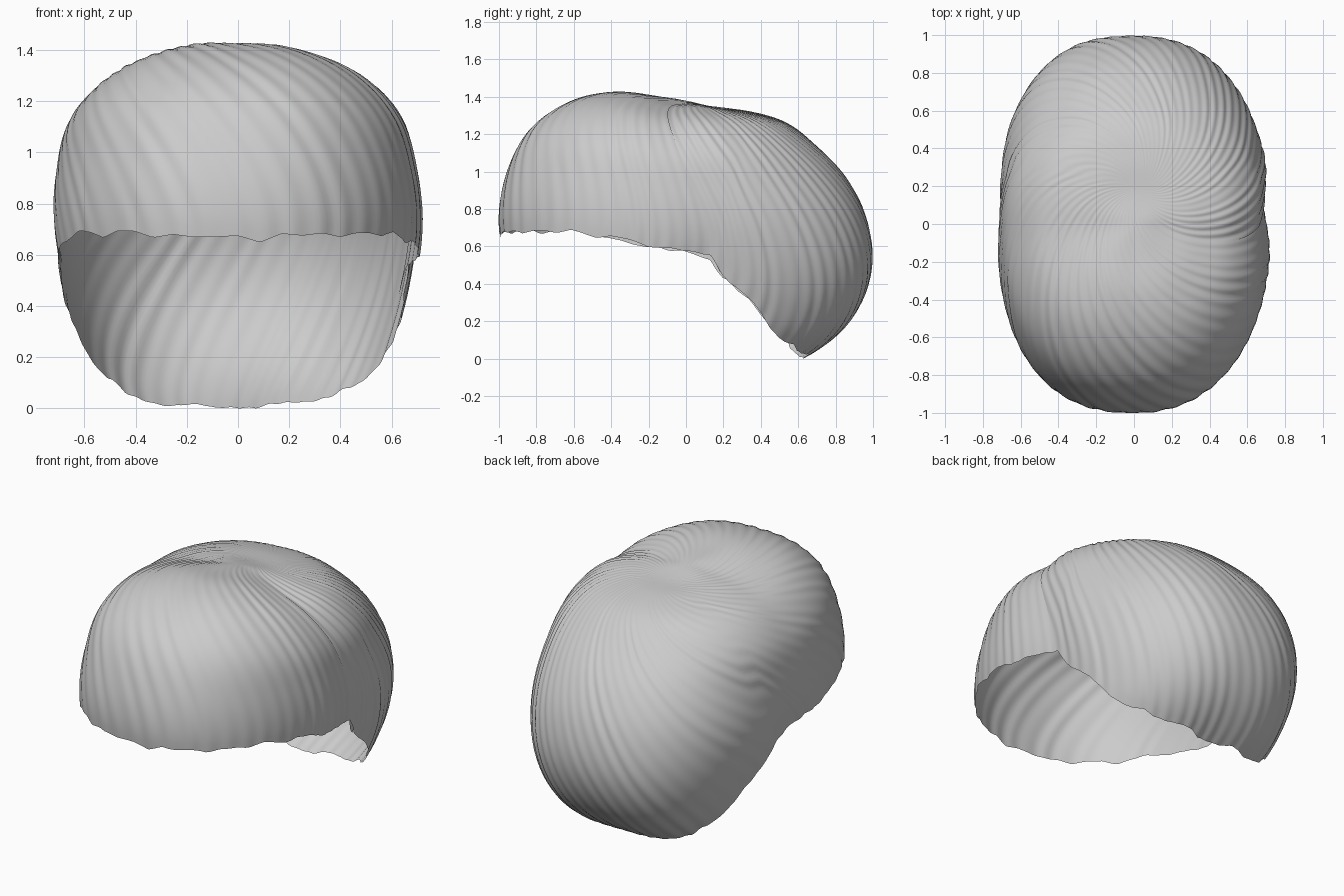
import bpy, bmesh, random
from math import sin, cos, pi, radians, degrees, atan2, asin, floor
from mathutils import Vector

random.seed(4)
cube = bpy.data.objects.get("Cube")
if cube:
    bpy.data.objects.remove(cube)

CENTRE = Vector((0, 0, 0.75))
CROWN = Vector((0.03, 0.17, 0.60)).normalized()
# Radii every 15 degrees: the middle profile runs from back over the top to
# the front and underneath, the side profile from straight down to straight up
MIDDLE = [.97, .89, .81, .755, .685, .635, .65, .7, .803, .9, .972, .993,
          1.0, .98, .95, .9, .85, .81, .8, .85, .91, .975, 1.025, 1.025]
SIDE = [.8, .82, .82, .815, .76, .73, .725, .735, .765, .755, .7, .655, .65]
# Hairline: direction from the centre (degrees, -90 front, 90 back), elevation
HAIRLINE = [(-90, -3.5), (-45, -3), (0, -13), (11, -15), (16, -23),
            (34, -34.5), (45, -40.5), (65, -46.5), (90, -48.5)]
SEGMENTS, ROWS, LOCKS = 330, 46, 56
SEAM, OVERLAP, SWIRL = 10, 8, 97


def spline(values, f, wrap):
    """Smooth interpolation through evenly spaced values."""
    i, n = floor(f), len(values)
    u = f - i
    a, b, c, d = (values[k % n if wrap else max(0, min(n - 1, k))]
                  for k in range(i - 1, i + 3))
    return b + u / 2 * (c - a + u * (2*a - 5*b + 4*c - d + u * (3*(b - c) + d - a)))


def smooth(u):
    u = max(0, min(1, u))
    return u * u * (3 - 2 * u)


def radius(d):
    """Distance from the centre to the hair surface along a direction."""
    tilt = asin(max(-1, min(1, d.z)))
    el = degrees(tilt)
    az = atan2(d.y, d.x)
    mid = spline(MIDDLE, (el if d.y > 0 else 180 - el) / 15, True)
    side = spline(SIDE, (el + 90) / 15, False)
    # The right side is a little fuller, the upper back a little slimmer
    p = 2 + (0.42 if d.x < 0 else 0.25) * cos(tilt)
    if d.y > 0:
        p -= 0.2 * sin(2 * tilt)
    return (abs(cos(az) / side) ** p + abs(sin(az) / mid) ** p) ** (-1 / p)


def rim_direction(az):
    """Direction to the hairline; left and right share one table."""
    a = degrees(asin(sin(radians(az))))
    for (a0, e0), (a1, e1) in zip(HAIRLINE, HAIRLINE[1:]):
        if a <= a1:
            el = radians(e0 + (e1 - e0) * (a - a0) / (a1 - a0))
            break
    az = radians(az)
    return Vector((cos(az) * cos(el), sin(az) * cos(el), sin(el)))


# Uneven cut of the hairline and uneven depth of the locks
ragged = [random.uniform(-.011, .011) for _ in range(75)]
depth = [random.uniform(.001, .004) for _ in range(LOCKS)]


def hair_point(i, j):
    f, t = i / SEGMENTS, j / ROWS
    phi = SEAM + f * (360 + OVERLAP)
    az = phi - SWIRL * (1 - t) ** 1.5
    k = f * len(ragged)
    jag = ragged[int(k) % 75] * (1 - k % 1) + ragged[int(k + 1) % 75] * (k % 1)
    d = CROWN.slerp(rim_direction(az), t * (1 + jag * t ** 4))
    # Swirling locks
    lock = f * LOCKS
    amp = spline(depth, lock, True) * smooth(t * 2)
    r = radius(d) + amp * sin(2 * pi * lock + 2 * sin(5 * t + f * 9))
    # Valley at the seam, where the back lies over the front, and a shallow
    # one above the other ear
    r -= t * smooth(t * 2) * (.04 * smooth(1 - f * 16) + .055 * smooth(1 - (1 - f) * 11)
                              + .02 * smooth(1 - abs(f - .47) * 16))
    return CENTRE + d * r


# Hair shell: an open sheet wound once round the crown
bm = bmesh.new()
grid = [[bm.verts.new(hair_point(i, j)) for j in range(ROWS + 1)]
        for i in range(SEGMENTS + 1)]
for left, right in zip(grid, grid[1:]):
    for j in range(ROWS):
        bm.faces.new((left[j], left[j + 1], right[j + 1], right[j]))
bmesh.ops.remove_doubles(bm, verts=[col[0] for col in grid], dist=.001)
low = min(v.co.z for v in bm.verts)
bmesh.ops.translate(bm, verts=bm.verts, vec=(0, 0, -low))
mesh = bpy.data.meshes.new("hair_shell")
bm.to_mesh(mesh)
bm.free()
hair = bpy.data.objects.new("hair_shell", mesh)
bpy.context.collection.objects.link(hair)

# Plain grey material
grey = bpy.data.materials.new("light_grey")
grey.use_nodes = True
colour = (0.6, 0.6, 0.6, 1)
grey.diffuse_color = colour
grey.node_tree.nodes["Principled BSDF"].inputs["Base Color"].default_value = colour
mesh.materials.append(grey)

bpy.context.view_layer.objects.active = hair
hair.select_set(True)
bpy.ops.object.shade_smooth_by_angle(angle=radians(50))
